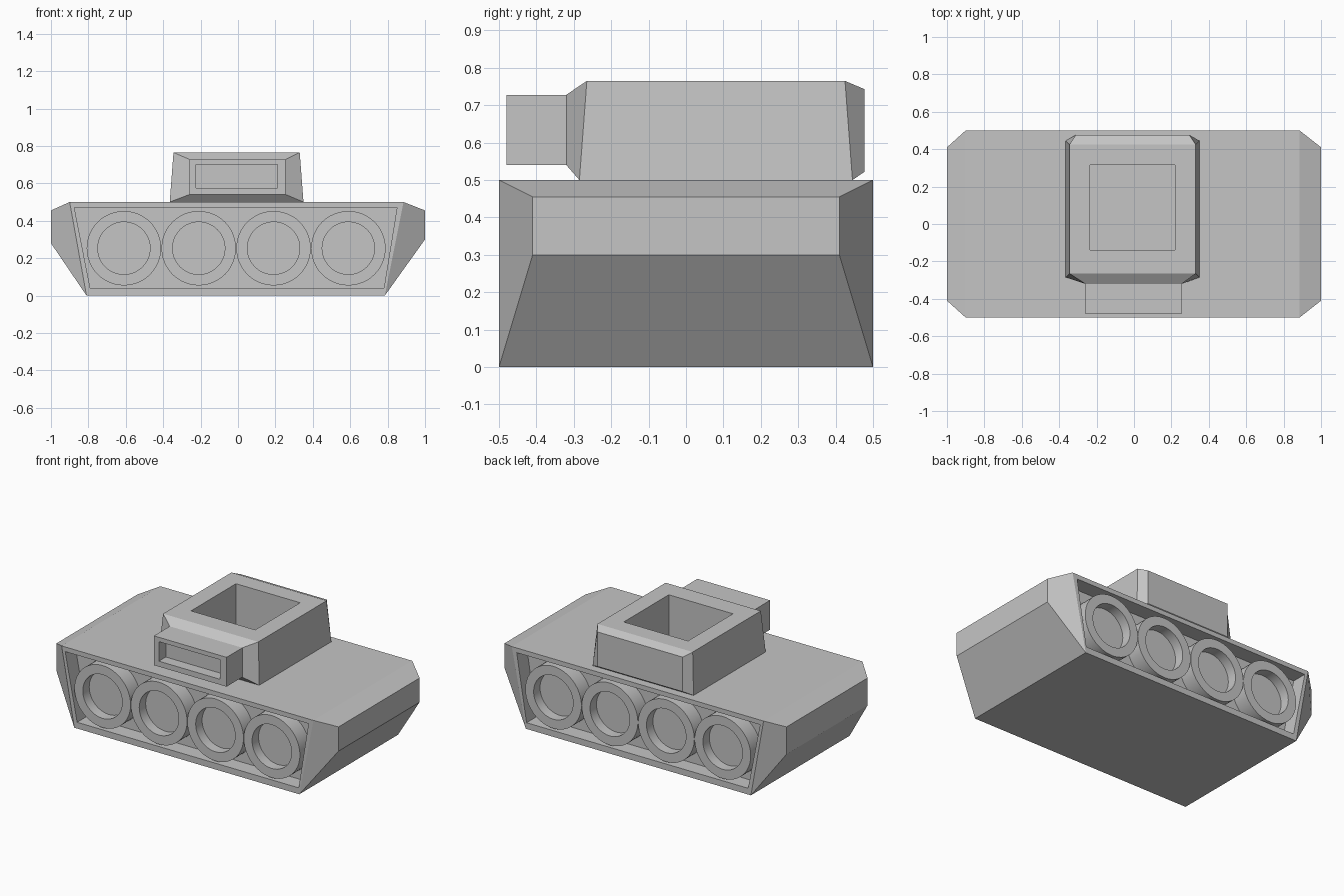
import bpy
import bmesh
import math
from mathutils import Vector

cube = bpy.data.objects.get("Cube")
if cube:
    bpy.data.objects.remove(cube, do_unlink=True)

GREY = (0.56, 0.56, 0.56, 1)
grey = bpy.data.materials.new("plain grey")
grey.use_nodes = True
grey.diffuse_color = GREY
grey.node_tree.nodes["Principled BSDF"].inputs["Base Color"].default_value = GREY


def finish(name, bm, smooth=False):
    """Turn a bmesh into a named object with the grey material."""
    bmesh.ops.recalc_face_normals(bm, faces=bm.faces)
    mesh = bpy.data.meshes.new(name)
    bm.to_mesh(mesh)
    bm.free()
    mesh.materials.append(grey)
    obj = bpy.data.objects.new(name, mesh)
    bpy.context.collection.objects.link(obj)
    if smooth:
        bpy.ops.object.select_all(action='DESELECT')
        obj.select_set(True)
        bpy.context.view_layer.objects.active = obj
        bpy.ops.object.shade_smooth_by_angle(angle=math.radians(35))
    return obj


def bridge(bm, a, b):
    """Join two vertex loops of equal length with quads."""
    n = len(a)
    return [bm.faces.new((a[i], a[(i + 1) % n], b[(i + 1) % n], b[i])) for i in range(n)]


def loft(rings):
    """Closed solid through a list of matching rings."""
    bm = bmesh.new()
    loops = [[bm.verts.new(p) for p in ring] for ring in rings]
    for a, b in zip(loops, loops[1:]):
        bridge(bm, a, b)
    bm.faces.new(loops[0])
    bm.faces.new(loops[-1])
    bmesh.ops.recalc_face_normals(bm, faces=bm.faces)
    return bm


def pocket(bm, direction, outline, depth):
    """Sink a four-sided pocket into the face that looks most along direction."""
    d = Vector(direction)
    bm.normal_update()
    face = max(bm.faces, key=lambda f: (round(f.normal.dot(d), 2), f.calc_center_median().dot(d)))
    outer = list(face.verts)
    points = [Vector(p) for p in outline]
    points = [min(points, key=lambda p: (p - v.co).length) for v in outer]
    bm.faces.remove(face)
    rim = [bm.verts.new(p) for p in points]
    floor = [bm.verts.new(p - d * depth) for p in points]
    bridge(bm, outer, rim)
    bridge(bm, rim, floor)
    bm.faces.new(floor)


def rect_xz(x0, x1, z0, z1, y):
    return [(x0, y, z0), (x1, y, z0), (x1, y, z1), (x0, y, z1)]


def end_ring(x_low, x_high, half, z0, z1):
    """Ring across the hull, its bottom and top at different x."""
    return [(x_low, -half, z0), (x_low, half, z0), (x_high, half, z1), (x_high, -half, z1)]


# Hull with tapered ends and a wheel bay in each long side
hull = loft([
    end_ring(-1, -1, 0.41, 0.28, 0.455),
    end_ring(-0.81, -0.9, 0.5, 0, 0.5),
    end_ring(0.785, 0.885, 0.5, 0, 0.5),
    end_ring(1, 1, 0.41, 0.30, 0.455),
])
BAY_DEPTH = 0.1
for side in (-1, 1):
    y = side * 0.5
    pocket(hull, (0, side, 0),
           [(-0.79, y, 0.04), (0.78, y, 0.04), (0.85, y, 0.47), (-0.875, y, 0.47)], BAY_DEPTH)
finish("hull", hull)


# Road wheels: dished drums flush with the hull sides
def wheel(name, x, side):
    bm = bmesh.new()
    loops = []
    for radius, inset in ((0.199, BAY_DEPTH), (0.199, 0), (0.14, 0), (0.14, 0.065)):
        loops.append([bm.verts.new((x + radius * math.cos(t), side * (0.5 - inset),
                                    0.253 + radius * math.sin(t)))
                      for t in (math.tau * i / 48 for i in range(48))])
    for a, b in zip(loops, loops[1:]):
        bridge(bm, a, b)
    bm.faces.new(loops[0])
    bm.faces.new(loops[-1])
    finish(name, bm, smooth=True)


for side, label in ((-1, "front"), (1, "back")):
    for i in range(4):
        wheel(f"{label}_wheel_{i + 1}", -0.61 + 0.4 * i, side)


# Turret with bevelled front and back plates and an open hatch
def body_ring(y_low, y_high):
    return [(-0.365, y_low, 0.5), (0.35, y_low, 0.5), (0.33, y_high, 0.765), (-0.345, y_high, 0.765)]


turret = loft([
    rect_xz(-0.26, 0.255, 0.54, 0.728, -0.32),
    body_ring(-0.285, -0.265),
    body_ring(0.445, 0.425),
    rect_xz(-0.31, 0.295, 0.522, 0.743, 0.477),
])
pocket(turret, (0, 0, 1),
       [(-0.235, -0.14, 0.765), (0.22, -0.14, 0.765), (0.22, 0.315, 0.765), (-0.235, 0.315, 0.765)], 0.26)
finish("turret", turret)

# Gun housing with a slot in its front
housing = loft([rect_xz(-0.26, 0.255, 0.54, 0.728, y) for y in (-0.48, -0.315)])
pocket(housing, (0, -1, 0), rect_xz(-0.225, 0.21, 0.575, 0.7, -0.48), 0.07)
finish("gun_housing", housing)
